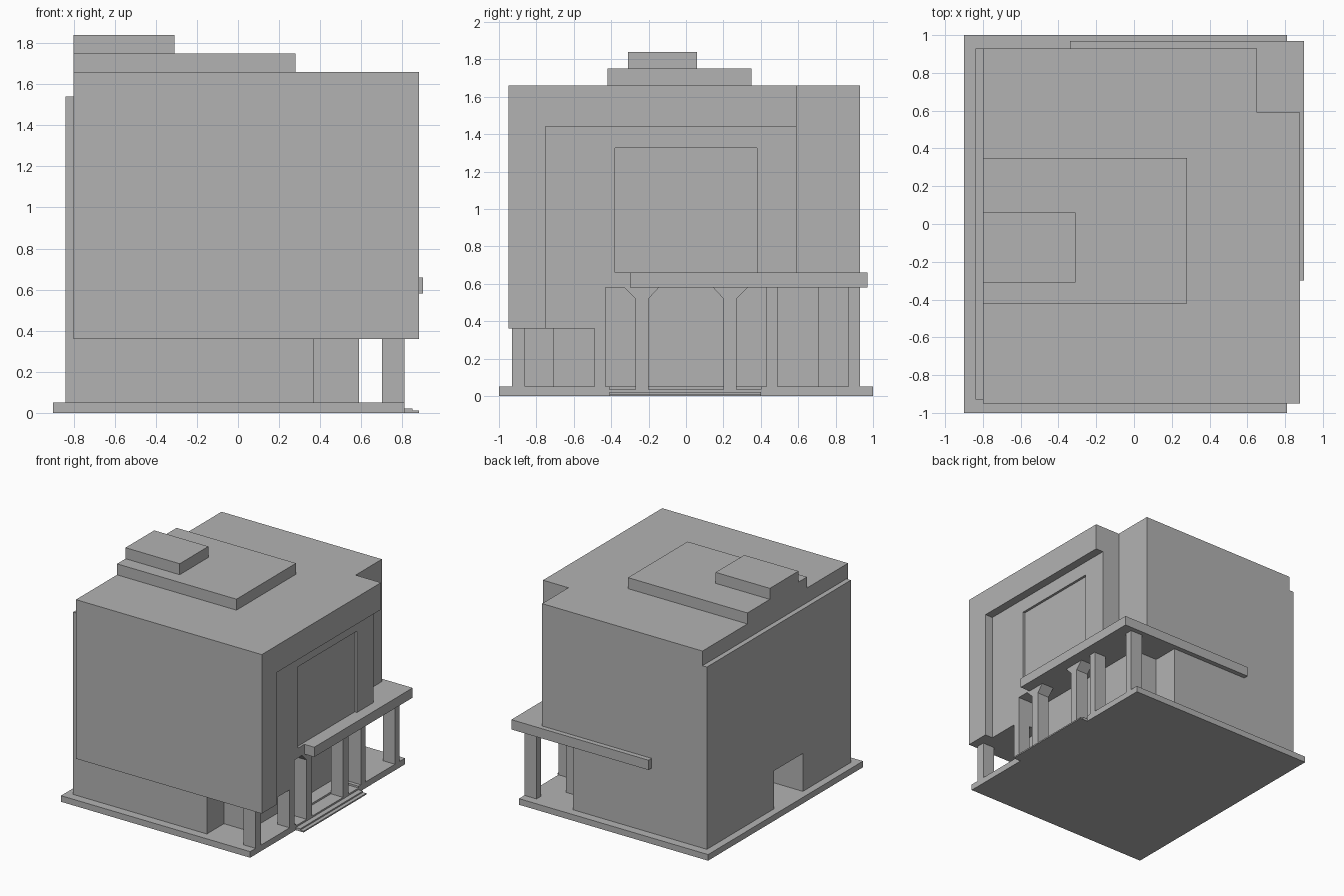
import bpy, bmesh, math
from mathutils import Vector

cube = bpy.data.objects.get("Cube")
if cube:
    bpy.data.objects.remove(cube, do_unlink=True)

grey = bpy.data.materials.new("plain grey")
grey.use_nodes = True
grey.diffuse_color = (0.45, 0.45, 0.45, 1)
grey.node_tree.nodes["Principled BSDF"].inputs["Base Color"].default_value = (0.45, 0.45, 0.45, 1)


def prism(name, points, shift):
    """Extrude a flat polygon of 3D points along a vector."""
    bm = bmesh.new()
    face = bm.faces.new([bm.verts.new(p) for p in points])
    new = bmesh.ops.extrude_face_region(bm, geom=[face])["geom"]
    bmesh.ops.translate(bm, vec=Vector(shift), verts=[v for v in new if isinstance(v, bmesh.types.BMVert)])
    bmesh.ops.recalc_face_normals(bm, faces=bm.faces)
    mesh = bpy.data.meshes.new(name)
    bm.to_mesh(mesh)
    bm.free()
    mesh.materials.append(grey)
    obj = bpy.data.objects.new(name, mesh)
    bpy.context.collection.objects.link(obj)
    return obj


def plan(name, outline, z0, z1):
    return prism(name, [(x, y, z0) for x, y in outline], (0, 0, z1 - z0))


def box(name, x0, x1, y0, y1, z0, z1):
    return plan(name, [(x0, y0), (x1, y0), (x1, y1), (x0, y1)], z0, z1)


def combine(target, other, operation):
    """Apply a boolean and drop the second object."""
    mod = target.modifiers.new("boolean", 'BOOLEAN')
    mod.operation, mod.object, mod.solver = operation, other, 'EXACT'
    bpy.context.view_layer.objects.active = target
    bpy.ops.object.modifier_apply(modifier=mod.name)
    bpy.data.objects.remove(other, do_unlink=True)


def tidy(obj):
    """Merge coplanar faces left by the booleans."""
    bm = bmesh.new()
    bm.from_mesh(obj.data)
    bmesh.ops.remove_doubles(bm, verts=bm.verts, dist=0.0005)
    bmesh.ops.dissolve_limit(bm, angle_limit=math.radians(1), verts=bm.verts, edges=bm.edges)
    bm.to_mesh(obj.data)
    bm.free()


# Main building: upper storeys, carved on the entrance side
body = box("building", -0.8, 0.88, -0.95, 0.93, 0.36, 1.66)
combine(body, box("corner_notch", 0.65, 1, 0.59, 1, 0.3, 1.8), 'DIFFERENCE')
combine(body, box("facade_recess", 0.81, 1, -0.75, 0.7, 0.3, 1.44), 'DIFFERENCE')
combine(body, box("window_recess", 0.79, 1, -0.38, 0.38, 0.66, 1.325), 'DIFFERENCE')
porch = [(0.59, -0.43), (1, -0.43), (1, 1), (0.37, 1), (0.37, 0.71), (0.59, 0.71)]
combine(body, plan("porch_space", porch, 0.3, 0.58), 'DIFFERENCE')

# Ground floor, set back behind the porch
ground = [(-0.8, -0.93), (0.37, -0.93), (0.37, -0.71), (0.59, -0.71),
          (0.59, 0.71), (0.37, 0.71), (0.37, 0.93), (-0.8, 0.93)]
combine(body, plan("ground_floor", ground, 0.05, 0.36), 'UNION')

# Side wall layer and its doorway
combine(body, box("side_wall", -0.84, -0.8, -0.93, 0.93, 0.05, 1.54), 'UNION')
combine(body, box("side_doorway", -1, -0.34, -0.31, 0.06, 0.05, 0.36), 'DIFFERENCE')
tidy(body)

# Stacked roof blocks
box("roof_block_lower", -0.8, 0.28, -0.42, 0.35, 1.66, 1.75)
box("roof_block_upper", -0.8, -0.31, -0.31, 0.06, 1.75, 1.84)

# Base slab with a lowered entrance, and entrance steps
slab = [(-0.9, -1), (0.81, -1), (0.81, -0.41), (0.7, -0.41),
        (0.7, 0.4), (0.81, 0.4), (0.81, 1), (-0.9, 1)]
plan("base_slab", slab, 0, 0.05)
box("entrance_floor", 0.7, 0.81, -0.41, 0.4, 0, 0.035)
box("step_upper", 0.81, 0.85, -0.41, 0.4, 0, 0.022)
box("step_lower", 0.81, 0.88, -0.41, 0.4, 0, 0.011)

# Canopy wrapping the rear corner
canopy = [(0.6, -0.3), (0.9, -0.3), (0.9, 0.97), (-0.34, 0.97), (-0.34, 0.92), (0.6, 0.92)]
plan("canopy", canopy, 0.58, 0.66)

# Plain porch columns
for name, y0, y1, top in (("front_corner", -0.93, -0.86, 0.36), ("front", -0.49, -0.43, 0.36),
                          ("back", 0.43, 0.49, 0.58), ("back_corner", 0.87, 0.93, 0.58)):
    box(name + "_column", 0.7, 0.81, y0, y1, 0.05, top)

# Entrance columns with flared heads
flare = [(0.2, 0.035), (0.27, 0.035), (0.27, 0.52), (0.33, 0.58), (0.145, 0.58), (0.2, 0.52)]
for name, side in (("right", -1), ("left", 1)):
    prism("entrance_column_" + name, [(0.7, side * y, z) for y, z in flare], (0.11, 0, 0))
